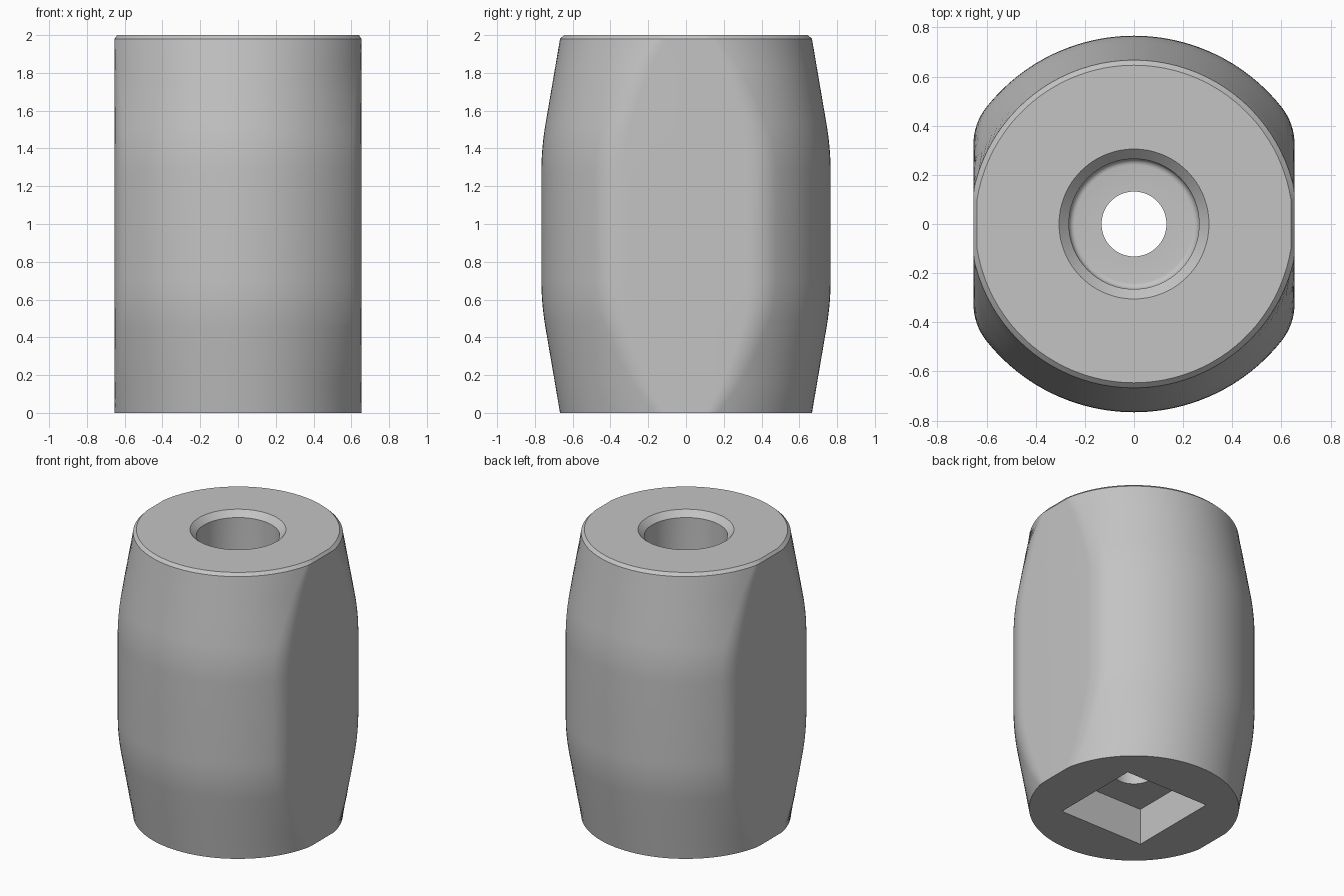
import bpy, bmesh, math

if "Cube" in bpy.data.objects:
    bpy.data.objects.remove(bpy.data.objects["Cube"])

FLAT, FILLET, N, M = 0.653, 0.24, 8, 20   # half width over flats, edge rounding, segments


def lerp(a, b, t):
    return a + (b - a) * t


def radius(z):
    """Barrel radius: tapered ends blended into a straight waist."""
    d = min(z, 1.98 - z)
    bend, w, r0, r1 = 0.58, 0.13, 0.667, 0.766
    slope = (r1 - r0) / bend
    if d <= bend - w:
        return r0 + slope * d
    if d >= bend + w:
        return r1
    return r1 - slope * (bend + w - d) ** 2 / (4 * w)


def quarter(R):
    """Quarter outline: flat end, rounded edge, main arc up to the y axis."""
    if R <= FLAT:
        yc = a = 0.0
        cx, r = R, 0.0
    else:
        r, cx = FILLET, FLAT - FILLET
        yc = math.sqrt((R - r) ** 2 - cx ** 2)
        a = math.atan2(yc, cx)
    if r == 0:
        a = 0.3
        pts = [(R * math.cos(a * i / N), R * math.sin(a * i / N)) for i in range(N + 1)]
    else:
        pts = [(cx + r * math.cos(a * i / N), yc + r * math.sin(a * i / N)) for i in range(N + 1)]
    for i in range(1, M + 1):
        t = lerp(a, math.pi / 2, i / M)
        pts.append((R * math.cos(t), R * math.sin(t)))
    return pts


def outline(R):
    q = quarter(R)
    left = [(-x, y) for x, y in reversed(q[:-1])]
    half = q + left
    low = [(-x, -y) for x, y in half]
    return half + (low if q[0][1] > 1e-6 else low[1:-1] + [])


def finish(name, bm):
    bmesh.ops.recalc_face_normals(bm, faces=bm.faces[:])
    me = bpy.data.meshes.new(name)
    bm.to_mesh(me)
    bm.free()
    ob = bpy.data.objects.new(name, me)
    bpy.context.collection.objects.link(ob)
    return ob


def loft(name, rings):
    """Skin a stack of equal-length rings and cap both ends."""
    bm = bmesh.new()
    rows = [[bm.verts.new(p) for p in ring] for ring in rings]
    n = len(rows[0])
    for a, b in zip(rows, rows[1:]):
        for i in range(n):
            j = (i + 1) % n
            bm.faces.new((a[i], a[j], b[j], b[i]))
    bm.faces.new(rows[0])
    bm.faces.new(rows[-1])
    return finish(name, bm)


def circle(r, z, n=96):
    return [(r * math.cos(math.tau * i / n), r * math.sin(math.tau * i / n), z) for i in range(n)]


# Barrel body with two side flats and a small top chamfer
zs = [0, 0.15, 0.3] + [0.45 + 0.26 * i / 8 for i in range(9)]
zs = zs + [0.99] + [1.98 - z for z in reversed(zs)]
rings = [[(x, y, z) for x, y in outline(radius(z))] for z in zs]


def top_ring(R, z):
    """Full circle with the same point count as the body rings."""
    q = quarter(R)
    # spread the first points so both sides of the flat stay separate
    q = [(R * math.cos(t), R * math.sin(t)) for t in
         [lerp(0.14, 0.3, i / N) for i in range(N)] + [lerp(0.3, math.pi / 2, i / M) for i in range(M + 1)]]
    half = q + [(-x, y) for x, y in reversed(q[:-1])]
    return [(x, y, z) for x, y in half + [(-x, -y) for x, y in half]]


rings.append(top_ring(0.646, 2.0))
body = loft("barrel_body", rings)

# Stepped bore: countersunk mouth, deep counterbore with rounded floor, through hole
FLOOR, fr = 0.6, 0.025
prof = [(0.132, 0.1), (0.132, FLOOR), (0.265 - fr, FLOOR)]
prof += [(0.265 - fr + fr * math.sin(t), FLOOR + fr - fr * math.cos(t))
         for t in (math.pi / 2 * i / 5 for i in range(1, 6))]
prof += [(0.265, 1.96), (0.305, 2.0), (0.305, 2.1)]
bore = loft("bore_cutter", [circle(r, z) for r, z in prof])

# Square drive socket in the base
bpy.ops.mesh.primitive_cube_add(size=1, location=(0, 0, 0.055))
socket = bpy.context.object
socket.name = "socket_cutter"
socket.scale = (0.65, 0.65, 0.4)

for cutter in (bore, socket):
    cutter.hide_render = True
    cutter.hide_set(True)
    mod = body.modifiers.new(cutter.name, 'BOOLEAN')
    mod.operation, mod.solver, mod.object = 'DIFFERENCE', 'EXACT', cutter

# Apply cuts, colour and shade
bpy.context.view_layer.objects.active = body
bpy.ops.object.select_all(action='DESELECT')
body.select_set(True)
for m in list(body.modifiers):
    bpy.ops.object.modifier_apply(modifier=m.name)
for cutter in (bore, socket):
    bpy.data.objects.remove(cutter)
grey = bpy.data.materials.new("plain_grey")
grey.diffuse_color = (0.55, 0.55, 0.55, 1)
grey.use_nodes = True
grey.node_tree.nodes["Principled BSDF"].inputs["Base Color"].default_value = grey.diffuse_color
body.data.materials.clear()
body.data.materials.append(grey)
bpy.ops.object.shade_smooth_by_angle(angle=math.radians(25))
